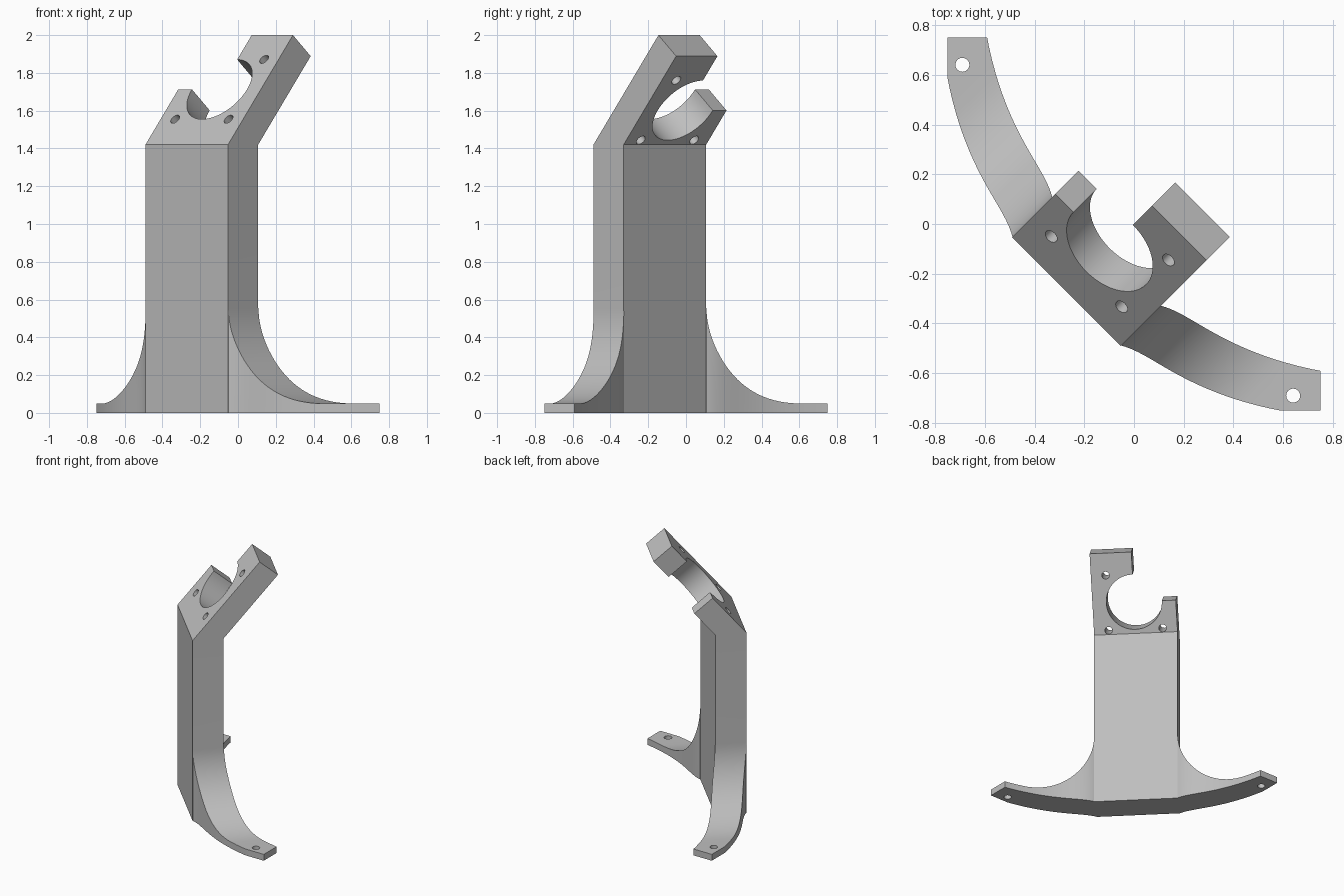
import bpy, bmesh, math
from mathutils import Vector, Matrix

if "Cube" in bpy.data.objects:
    bpy.data.objects.remove(bpy.data.objects["Cube"])

grey = bpy.data.materials.new("plain grey")
grey.use_nodes = True
colour = (0.52, 0.52, 0.52, 1)
grey.diffuse_color = colour
grey.node_tree.nodes["Principled BSDF"].inputs["Base Color"].default_value = colour

HALF, FRONT, DEPTH = 0.309, -0.384, 0.226     # column half width, front, thickness
NECK, RAD, FOOT = 1.42, 0.51, 0.05            # column top, leg fillet, foot thickness
TILT = math.radians(50)
PLATE = DEPTH * math.sin(TILT)
HOLE_S, HOLE_R = 0.382, 0.206                 # clamp hole along the plate, radius
TURN = Matrix.Rotation(-math.pi / 4, 4, 'Z')  # the bracket stands diagonally


def finish(name, bm, hidden=False):
    bmesh.ops.recalc_face_normals(bm, faces=bm.faces)
    mesh = bpy.data.meshes.new(name)
    bm.to_mesh(mesh)
    bm.free()
    ob = bpy.data.objects.new(name, mesh)
    bpy.context.collection.objects.link(ob)
    mesh.materials.append(grey)
    ob.hide_render = hidden
    return ob


def drill(target, spots, axis):
    """Cut round screw holes through the target."""
    bm = bmesh.new()
    aim = axis.to_track_quat('Z', 'Y').to_matrix().to_4x4()
    for p in spots:
        bmesh.ops.create_cone(bm, cap_ends=True, segments=32, radius1=0.028,
                              radius2=0.028, depth=0.6,
                              matrix=Matrix.Translation(p) @ aim)
    cutter = finish(target.name + "_hole_cutter", bm, True)
    cutter.hide_viewport = True
    mod = target.modifiers.new("screw holes", 'BOOLEAN')
    mod.object, mod.solver, mod.operation = cutter, 'EXACT', 'DIFFERENCE'
    bpy.context.view_layer.objects.active = target
    bpy.ops.object.modifier_apply(modifier=mod.name)
    bpy.data.objects.remove(cutter)


def leg_front(u):
    """Front outline of a leg: a shallow arc with a soft bend by the column."""
    w = abs(u) - HALF
    return 1.253 - math.sqrt(1.664 ** 2 - u * u) + 0.4 * w * math.exp(-w / 0.12)


# Column with two curved legs
stations = []
for i in range(25):
    a = math.pi / 2 * i / 24
    stations.append((HALF + RAD * (1 - math.cos(a)), FOOT + RAD * (1 - math.sin(a))))
stations += [(u, FOOT) for u in (0.87, 0.92, 0.97, 1.02, 1.07, 1.15, 1.3)]

bm = bmesh.new()


def ring(u, v, z):
    return [bm.verts.new(p) for p in
            ((u, v, 0), (u, v, z), (u, v + DEPTH, z), (u, v + DEPTH, 0))]


def skin(a, b, sides):
    for i in sides:
        j = (i + 1) % 4
        bm.faces.new((a[i], a[j], b[j], b[i]))


inner = []
for side in (-1, 1):
    rings = [ring(side * u, FRONT if i == 0 else leg_front(u), z)
             for i, (u, z) in enumerate(stations)]
    for a, b in zip(rings, rings[1:]):
        skin(a, b, range(4))
    bm.faces.new(rings[-1])
    neck = [bm.verts.new((side * HALF, v, NECK)) for v in (FRONT, FRONT + DEPTH)]
    bm.faces.new((rings[0][1], neck[0], neck[1], rings[0][2]))
    inner.append((rings[0], neck))
(ra, na), (rb, nb) = inner
skin(ra, rb, (0, 2, 3))
bm.faces.new((ra[1], na[0], nb[0], rb[1]))
bm.faces.new((ra[2], na[1], nb[1], rb[2]))
bm.faces.new((na[0], na[1], nb[1], nb[0]))
bm.transform(TURN)

# Trim the feet square
for co, no in (((-.75, 0, 0), (-1, 0, 0)), ((0, .75, 0), (0, 1, 0)),
               ((.75, 0, 0), (1, 0, 0)), ((0, -.75, 0), (0, -1, 0))):
    cut = bmesh.ops.bisect_plane(bm, geom=bm.verts[:] + bm.edges[:] + bm.faces[:],
                                 plane_co=co, plane_no=no, clear_outer=True)
    edges = [e for e in cut["geom_cut"] if isinstance(e, bmesh.types.BMEdge)]
    bmesh.ops.edgeloop_fill(bm, edges=edges)
stand = finish("column_and_legs", bm)
drill(stand, [Vector((-0.69, 0.64, 0)), Vector((0.64, -0.69, 0))], Vector((0, 0, 1)))

# Tilted head plate with an open clamp hole
along = Vector((0, math.cos(TILT), math.sin(TILT)))
back = Vector((0, math.sin(TILT), -math.cos(TILT)))


def on_plate(u, s, t=0.0):
    return Vector((u, FRONT, NECK)) + along * s + back * t


outline = [(-HALF, 0), (HALF, 0), (HALF, 0.757), (0, 0.757)]
for i in range(49):
    a = math.pi / 2 - 1.5 * math.pi * i / 48
    outline.append((HOLE_R * math.cos(a), HOLE_S + HOLE_R * math.sin(a)))
outline.append((-HALF, HOLE_S))

bm = bmesh.new()
faces = [bm.verts.new(on_plate(u, s)) for u, s in outline]
rears = [bm.verts.new(on_plate(u, s if s else DEPTH * math.cos(TILT), PLATE))
         for u, s in outline]
bm.faces.new(faces)
bm.faces.new(rears)
for i in range(len(outline)):
    j = (i + 1) % len(outline)
    bm.faces.new((faces[i], faces[j], rears[j], rears[i]))
bm.transform(TURN)
head = finish("clamp_head", bm)
spots = [TURN @ on_plate(u, s) for u, s in ((-0.2, 0.176), (0.2, 0.176), (0.2, 0.59))]
drill(head, spots, TURN.to_3x3() @ back)

# Smooth curved surfaces, crisp edges
for ob in bpy.context.view_layer.objects:
    ob.select_set(ob in (stand, head))
bpy.context.view_layer.objects.active = stand
bpy.ops.object.shade_smooth_by_angle(angle=math.radians(20))
